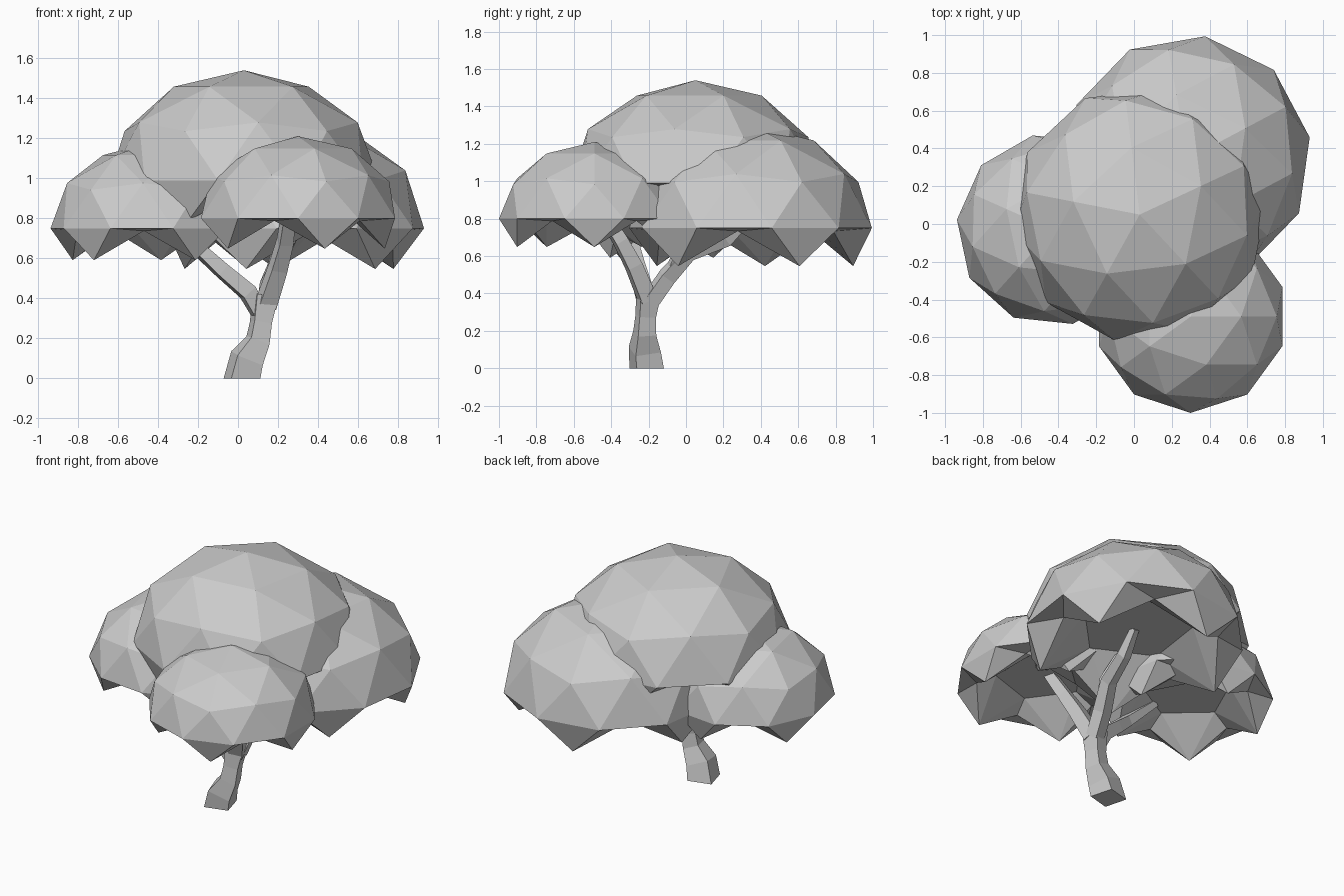
import bpy
import bmesh
import math
from mathutils import Vector, Matrix

cube = bpy.data.objects.get("Cube")
if cube:
    bpy.data.objects.remove(cube, do_unlink=True)

# One plain grey for the whole tree
grey = bpy.data.materials.new("plain_grey")
grey.diffuse_color = (0.6, 0.6, 0.6, 1)
grey.use_nodes = True
grey.node_tree.nodes["Principled BSDF"].inputs["Base Color"].default_value = (0.6, 0.6, 0.6, 1)


def finish(name, bm):
    bmesh.ops.recalc_face_normals(bm, faces=bm.faces)
    mesh = bpy.data.meshes.new(name)
    bm.to_mesh(mesh)
    bm.free()
    mesh.materials.append(grey)
    obj = bpy.data.objects.new(name, mesh)
    bpy.context.collection.objects.link(obj)
    return obj


def canopy(name, centre, radius, height, turn):
    """Low-poly dome with five hanging points and a hollow underside."""
    bm = bmesh.new()
    bmesh.ops.create_icosphere(bm, subdivisions=2, radius=1)
    for v in bm.verts:
        z = v.co.z
        if z > -0.1:
            continue
        if z > -0.48:        # notches between the points
            v.co *= 0.84
            v.co.z = -0.03
        elif z > -0.6:       # hanging points
            v.co.z = -0.37
        else:                # raised hollow
            v.co.z = 0.1
    bm.transform(Matrix.Translation(centre)
                 @ Matrix.Rotation(math.radians(turn), 4, 'Z')
                 @ Matrix.Diagonal((radius, radius, height, 1)))
    return finish(name, bm)


def limb(name, points, widths, turn=15):
    """Tapered square limb lofted along a path."""
    bm = bmesh.new()
    pts = [Vector(p) for p in points]
    rings = []
    for i, p in enumerate(pts):
        d = (pts[min(i + 1, len(pts) - 1)] - pts[max(i - 1, 0)]).normalized()
        if p.z < 0.05:
            d = Vector((0, 0, 1))
        spin = Vector((0, 0, 1)).rotation_difference(d)
        ring = []
        for k in range(4):
            a = math.radians(45 + turn + 90 * k)
            offset = Vector((math.cos(a), math.sin(a), 0)) * widths[i] * 0.707
            ring.append(bm.verts.new(p + spin @ offset))
        rings.append(ring)
    for low, high in zip(rings, rings[1:]):
        for k in range(4):
            n = (k + 1) % 4
            bm.faces.new((low[k], low[n], high[n], high[k]))
    bm.faces.new(rings[0][::-1])
    bm.faces.new(rings[-1])
    return finish(name, bm)


# Foliage
canopy("main_canopy", (0.03, 0.05, 0.99), 0.68, 0.55, 169)
canopy("back_canopy", (0.285, 0.345, 0.75), 0.655, 0.55, 172)
canopy("front_canopy", (0.30, -0.49, 0.80), 0.51, 0.41, 0)
canopy("right_canopy", (-0.43, -0.03, 0.75), 0.51, 0.43, 12)

# Trunk and branches
limb("trunk",
     [(0.02, -0.21, 0), (0.045, -0.22, 0.1), (0.1, -0.22, 0.19),
      (0.115, -0.215, 0.28), (0.135, -0.2, 0.41)],
     [0.15, 0.14, 0.1, 0.09, 0.11])
limb("front_branch",
     [(0.14, -0.205, 0.37), (0.2, -0.28, 0.55), (0.235, -0.35, 0.68), (0.26, -0.46, 0.86)],
     [0.09, 0.08, 0.07, 0.06])
limb("right_branch",
     [(0.11, -0.21, 0.32), (0.05, -0.23, 0.43), (-0.08, -0.26, 0.54),
      (-0.18, -0.28, 0.63), (-0.36, -0.24, 0.8)],
     [0.07, 0.08, 0.07, 0.06, 0.04])
limb("back_branch",
     [(0.14, -0.19, 0.36), (0.16, -0.1, 0.49), (0.21, 0.02, 0.62),
      (0.26, 0.22, 0.69), (0.28, 0.34, 0.81)],
     [0.08, 0.08, 0.07, 0.06, 0.04])
limb("back_twig",
     [(0.17, -0.08, 0.51), (0.2, -0.02, 0.65), (0.16, 0.1, 0.82)],
     [0.06, 0.055, 0.04])
